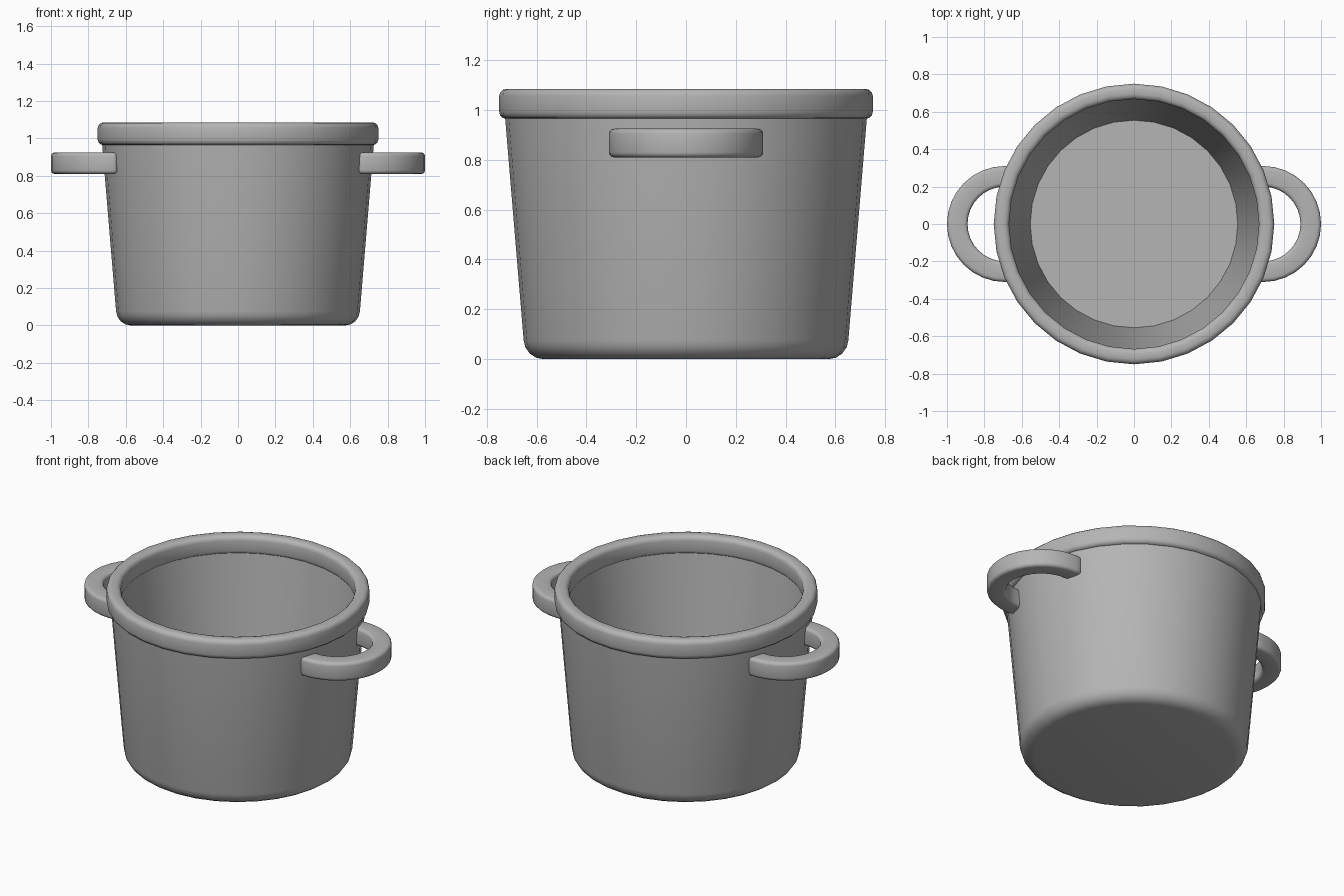
import bpy, bmesh
from math import sin, cos, pi, radians

if "Cube" in bpy.data.objects:
    bpy.data.objects.remove(bpy.data.objects["Cube"])

SIDES = 32
grey = bpy.data.materials.new("dark_grey")
grey.diffuse_color = (0.46, 0.46, 0.46, 1)
grey.use_nodes = True
grey.node_tree.nodes["Principled BSDF"].inputs["Base Color"].default_value = grey.diffuse_color


def finish(bm, name, bevel=0):
    bmesh.ops.recalc_face_normals(bm, faces=bm.faces)
    mesh = bpy.data.meshes.new(name)
    bm.to_mesh(mesh)
    bm.free()
    mesh.materials.append(grey)
    ob = bpy.data.objects.new(name, mesh)
    bpy.context.collection.objects.link(ob)
    if bevel:
        mod = ob.modifiers.new("rounding", 'BEVEL')
        mod.width, mod.segments, mod.limit_method = bevel, 3, 'ANGLE'
        mod.angle_limit = radians(40)
    bpy.context.view_layer.objects.active = ob
    ob.select_set(True)
    if bevel:
        bpy.ops.object.modifier_apply(modifier="rounding")
    bpy.ops.object.shade_smooth_by_angle(angle=radians(40))
    ob.select_set(False)
    return ob


def lathe(name, profile, closed=False):
    """Revolve (radius, z) points; open profiles get flat caps at both ends."""
    bm = bmesh.new()
    rings = [[bm.verts.new((r * cos(2 * pi * i / SIDES), r * sin(2 * pi * i / SIDES), z))
              for i in range(SIDES)] for r, z in profile]
    pairs = list(zip(rings, rings[1:])) + ([(rings[-1], rings[0])] if closed else [])
    for a, b in pairs:
        for i in range(SIDES):
            j = (i + 1) % SIDES
            bm.faces.new((a[i], a[j], b[j], b[i]))
    if not closed:
        bm.faces.new(rings[0])
        bm.faces.new(rings[-1])
    return finish(bm, name)


# Tapered pot with rounded foot, open inside
foot = [(0.572 + 0.08 * sin(a), 0.08 - 0.08 * cos(a))
        for a in (radians(d) for d in (0, 22, 44, 66, 86))]
lathe("pot_body", foot + [(0.728, 0.99), (0.675, 0.99), (0.555, 0.05)])

# Rounded rim band
b = 0.028
corners = [(0.75 - b, 0.965 + b, -90), (0.75 - b, 1.085 - b, 0),
           (0.668 + b, 1.085 - b, 90), (0.668 + b, 0.965 + b, 180)]
rim = [(r + b * cos(radians(s + d)), z + b * sin(radians(s + d)))
       for r, z, s in corners for d in (0, 30, 60, 90)]
lathe("rim", rim, closed=True)


# Semicircular side handles whose ends sink into the wall
def handle(name, side):
    path = [(0.645, -1, 0)] + [(0.69, sin(a), cos(a))
                               for a in (-pi / 2 + pi * i / 16 for i in range(17))] + [(0.645, 1, 0)]
    bm = bmesh.new()
    rings = [[bm.verts.new((side * (x + r * c), r * s, z))
              for r, z in ((0.2, 0.81), (0.31, 0.81), (0.31, 0.925), (0.2, 0.925))]
             for x, s, c in path]
    for p, q in zip(rings, rings[1:]):
        for i in range(4):
            j = (i + 1) % 4
            bm.faces.new((p[i], p[j], q[j], q[i]))
    bm.faces.new(rings[0])
    bm.faces.new(rings[-1])
    finish(bm, name, bevel=0.02)


for side, label in ((1, "right"), (-1, "left")):
    handle(label + "_handle", side)
